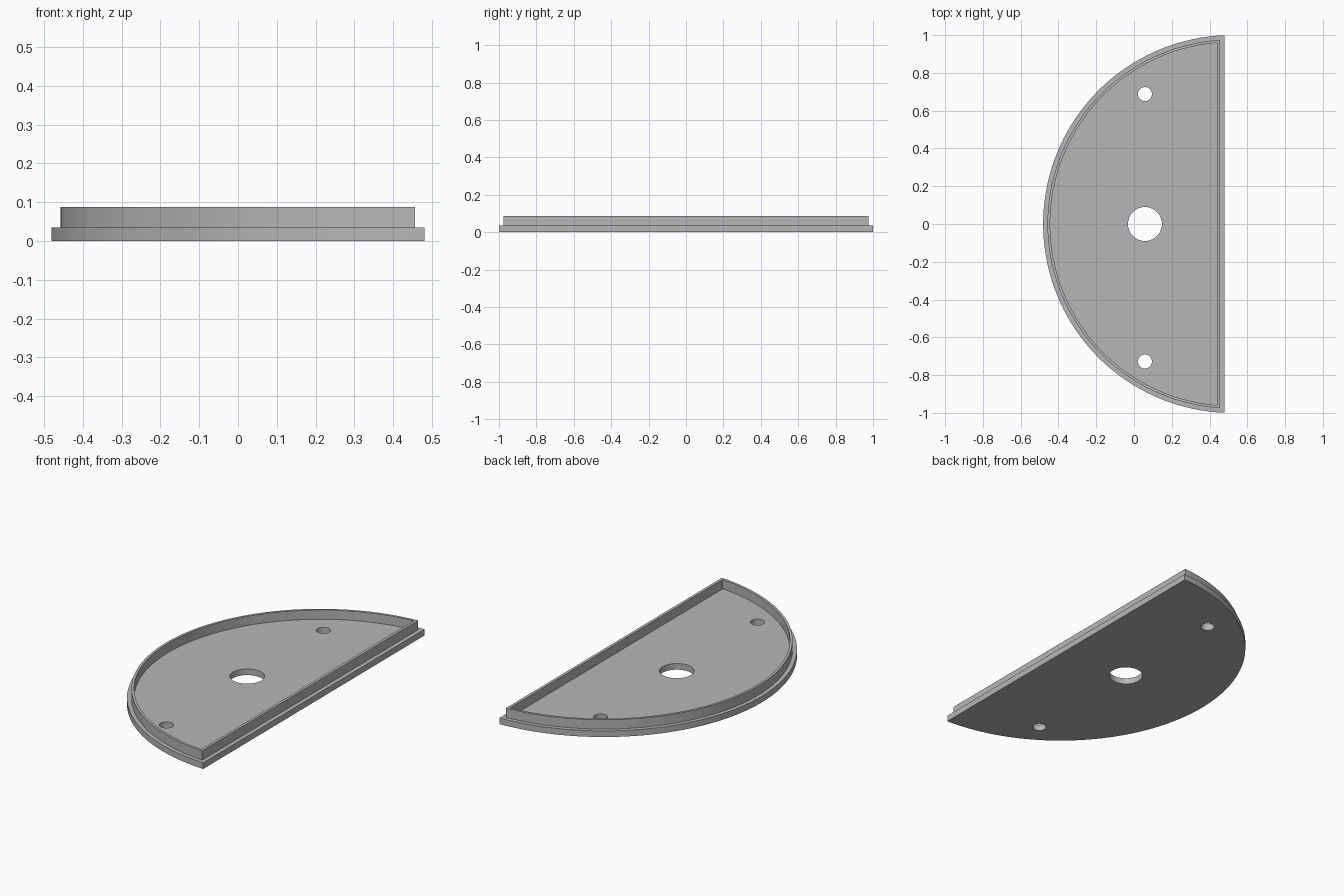
import bpy
import bmesh
from math import sin, cos, acos, tau
from mathutils import Vector

cube = bpy.data.objects.get("Cube")
if cube:
    bpy.data.objects.remove(cube)

grey = bpy.data.materials.new("plain grey")
grey.use_nodes = True
colour = (0.47, 0.47, 0.47, 1)
grey.diffuse_color = colour
grey.node_tree.nodes["Principled BSDF"].inputs["Base Color"].default_value = colour

ARC_X = 0.519  # centre of the curved edge


def half_disc(radius, flat_x, steps=72):
    """Outline of a disc cut off by a straight edge at flat_x."""
    start = acos((flat_x - ARC_X) / radius)
    sweep = tau - 2 * start
    angles = [start + sweep * i / steps for i in range(steps + 1)]
    return [(ARC_X + radius * cos(a), radius * sin(a)) for a in angles]


def circle(x, y, radius, steps=40):
    return [(x + radius * cos(tau * i / steps), y + radius * sin(tau * i / steps))
            for i in range(steps)]


def plate(name, outlines, bottom, top):
    """Fill between the outlines and raise the result to a solid."""
    bm = bmesh.new()
    for outline in outlines:
        verts = [bm.verts.new((x, y, bottom)) for x, y in outline]
        for i, v in enumerate(verts):
            bm.edges.new((verts[i - 1], v))
    bmesh.ops.triangle_fill(bm, edges=bm.edges[:], use_beauty=True,
                            normal=Vector((0, 0, 1)))
    raised = bmesh.ops.extrude_face_region(bm, geom=bm.faces[:], use_keep_orig=True)
    moved = [g for g in raised["geom"] if isinstance(g, bmesh.types.BMVert)]
    bmesh.ops.translate(bm, verts=moved, vec=(0, 0, top - bottom))
    bmesh.ops.recalc_face_normals(bm, faces=bm.faces[:])
    mesh = bpy.data.meshes.new(name)
    bm.to_mesh(mesh)
    bm.free()
    mesh.materials.append(grey)
    obj = bpy.data.objects.new(name, mesh)
    bpy.context.collection.objects.link(obj)
    return obj


# Base with a large central hole and two screw holes
HOLE_X = 0.058
plate("base_plate",
      [half_disc(1.0, 0.48),
       circle(HOLE_X, 0, 0.09),
       circle(HOLE_X, 0.688, 0.037),
       circle(HOLE_X, -0.728, 0.037)],
      0, 0.035)

# Thin upright rim set in from the edge, sunk slightly into the base
plate("raised_rim",
      [half_disc(0.977, 0.456), half_disc(0.963, 0.44)],
      0.03, 0.088)
